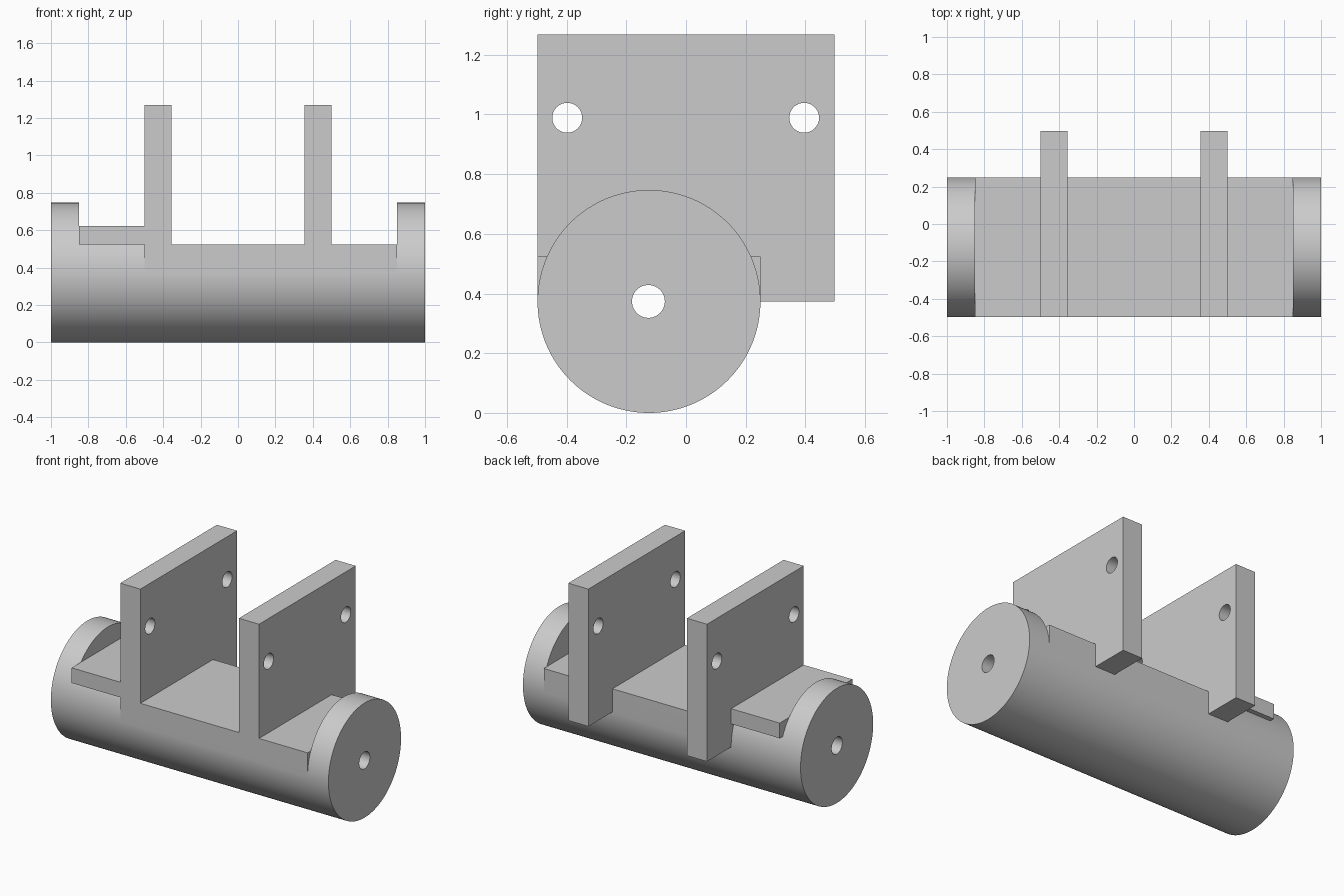
import bpy, bmesh, math

cube = bpy.data.objects.get("Cube")
if cube:
    bpy.data.objects.remove(cube, do_unlink=True)

R = 0.3735                # drum radius
AXIS_Y, AXIS_Z = -0.124, R
FRONT, BACK = AXIS_Y - R, AXIS_Y + R
DECK_Z = 0.524

grey = bpy.data.materials.new("plain_grey")
grey.use_nodes = True
colour = (0.6, 0.6, 0.6, 1)
grey.diffuse_color = colour
grey.node_tree.nodes["Principled BSDF"].inputs["Base Color"].default_value = colour


def new_object(name, bm):
    bmesh.ops.recalc_face_normals(bm, faces=bm.faces)
    mesh = bpy.data.meshes.new(name)
    bm.to_mesh(mesh)
    bm.free()
    mesh.materials.append(grey)
    obj = bpy.data.objects.new(name, mesh)
    bpy.context.collection.objects.link(obj)
    return obj


def extrude_x(name, outline, x0, x1):
    """Extrude a (y, z) outline along x."""
    bm = bmesh.new()
    face = bm.faces.new([bm.verts.new((x0, y, z)) for y, z in outline])
    ext = bmesh.ops.extrude_face_region(bm, geom=[face], use_keep_orig=True)
    moved = [v for v in ext["geom"] if isinstance(v, bmesh.types.BMVert)]
    bmesh.ops.translate(bm, verts=moved, vec=(x1 - x0, 0, 0))
    return new_object(name, bm)


def box(name, x0, x1, y0, y1, z0, z1):
    return extrude_x(name, [(y0, z0), (y1, z0), (y1, z1), (y0, z1)], x0, x1)


def rod(name, y, z, r, x0, x1, n):
    ring = [(y + r * math.cos(math.tau * i / n), z + r * math.sin(math.tau * i / n))
            for i in range(n)]
    return extrude_x(name, ring, x0, x1)


def combine(target, other, operation):
    """Apply a boolean and discard the operand."""
    mod = target.modifiers.new(operation.lower(), "BOOLEAN")
    mod.operation, mod.solver, mod.object = operation, "EXACT", other
    bpy.context.view_layer.objects.active = target
    bpy.ops.object.modifier_apply(modifier=mod.name)
    bpy.data.objects.remove(other, do_unlink=True)


# Drum with end discs left standing either side of the flat
body = rod("drum_bracket", AXIS_Y, AXIS_Z, R, -1, 1, 128)
combine(body, box("gap", -0.85, 0.85, -1, 1, DECK_Z, 1), "DIFFERENCE")

# Flat deck, and the raised shelf at one end
combine(body, box("deck", -0.45, 0.85, FRONT, BACK, AXIS_Z, DECK_Z), "UNION")
combine(body, box("shelf", -0.85, -0.45, FRONT, BACK, DECK_Z, 0.623), "UNION")

# Pair of upright plates
for x0 in (-0.5, 0.355):
    combine(body, box("plate", x0, x0 + 0.145, FRONT, -FRONT, AXIS_Z, 1.268), "UNION")

# Axle bore and the bolt holes through both plates
combine(body, rod("bore", AXIS_Y - 0.002, AXIS_Z, 0.055, -1.1, 1.1, 48), "DIFFERENCE")
for y in (-0.398, 0.396):
    combine(body, rod("bolt_hole", y, 0.989, 0.05, -0.7, 0.7, 48), "DIFFERENCE")

# Tidy seams and shade
bm = bmesh.new()
bm.from_mesh(body.data)
bmesh.ops.remove_doubles(bm, verts=bm.verts, dist=0.0001)
bmesh.ops.dissolve_limit(bm, angle_limit=math.radians(0.2), verts=bm.verts, edges=bm.edges)
bm.to_mesh(body.data)
bm.free()

bpy.ops.object.select_all(action="DESELECT")
body.select_set(True)
bpy.context.view_layer.objects.active = body
bpy.ops.object.shade_smooth_by_angle(angle=math.radians(25))
